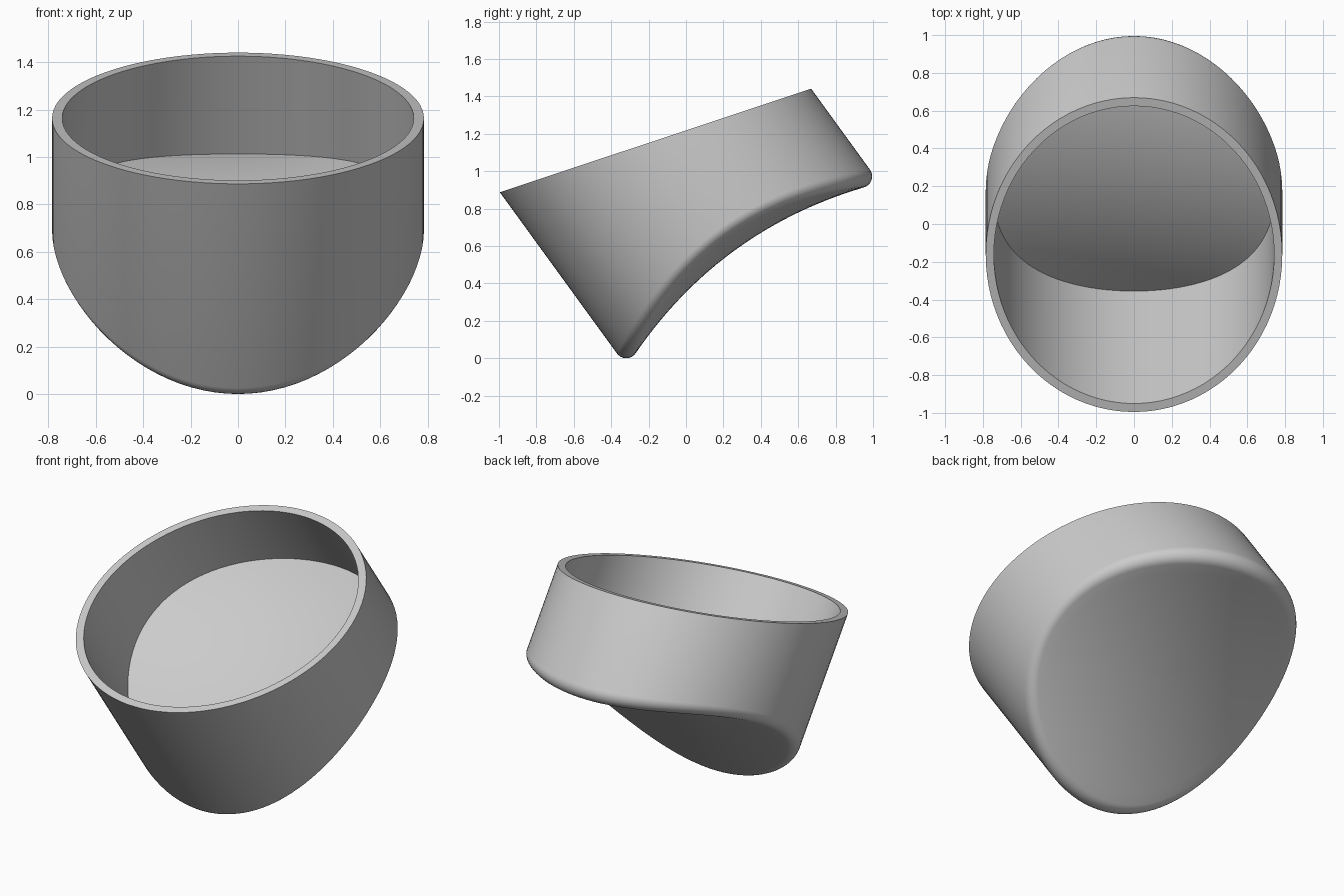
import bpy, bmesh, math
from mathutils import Matrix, Vector

if "Cube" in bpy.data.objects:
    bpy.data.objects.remove(bpy.data.objects["Cube"])

SEGMENTS = 96
OUTER = (0.785, 0.836)      # half width and half depth of the oval wall
INNER = (0.742, 0.791)
BASE, THICK = 0.724, 0.11   # depth of the underside centre, floor thickness
BOW_Y, BOW_X = 0.235, -0.155
FILLET = 0.06
RIM_SLOPE = 0.317


def saddle(x, y):
    return BASE + BOW_Y * y * y + BOW_X * x * x


def outer_profile(c, s):
    """Points from the rim down the wall, round the fillet and under the base."""
    x, y = OUTER[0] * c, OUTER[1] * s
    radius = math.hypot(x, y)
    bow = (saddle(x, y) - BASE) / radius ** 2
    slope = 2 * bow * radius
    half = math.acos(slope / math.hypot(1, slope)) / 2
    length = FILLET / math.tan(half)
    corner = Vector((radius, saddle(x, y)))
    start = corner - Vector((0, length))
    r_end = radius - length / math.hypot(1, slope)
    end = Vector((r_end, BASE + bow * r_end ** 2))
    points = [Vector((radius, RIM_SLOPE * y)), start]
    weight = math.sin(half)
    for i in range(1, 9):
        u = i / 8
        b0, b1, b2 = (1 - u) ** 2, 2 * u * (1 - u) * weight, u * u
        points.append((start * b0 + corner * b1 + end * b2) / (b0 + b1 + b2))
    for i in range(1, 12):
        r = r_end * (1 - i / 12)
        points.append(Vector((r, BASE + bow * r * r)))
    return [Vector((x * p.x / radius, y * p.x / radius, -p.y)) for p in points]


def inner_profile(c, s):
    """Points from the inner rim down the wall and across the floor."""
    x, y = INNER[0] * c, INNER[1] * s
    points = [Vector((x, y, -RIM_SLOPE * y))]
    for i in range(12):
        k = 1 - i / 12
        points.append(Vector((x * k, y * k, THICK - saddle(x * k, y * k))))
    return points


def bridge(bm, a, b):
    for i in range(SEGMENTS):
        j = (i + 1) % SEGMENTS
        bm.faces.new((a[i], a[j], b[j], b[i]))


def skin(bm, profile):
    """Loft the profiles round the oval, close the centre, return the rim."""
    columns = []
    for i in range(SEGMENTS):
        a = math.tau * i / SEGMENTS
        columns.append([bm.verts.new(p) for p in profile(math.cos(a), math.sin(a))])
    rings = list(zip(*columns))
    for a, b in zip(rings, rings[1:]):
        bridge(bm, a, b)
    last = rings[-1]
    middle = bm.verts.new((0, 0, sum(v.co.z for v in last) / SEGMENTS))
    for i in range(SEGMENTS):
        bm.faces.new((last[i], last[(i + 1) % SEGMENTS], middle))
    return rings[0]


# Cup: outer shell and inner bowl joined by a flat rim
bm = bmesh.new()
bridge(bm, skin(bm, outer_profile), skin(bm, inner_profile))

# Tilt the cup, then centre it and stand it on the ground
bm.transform(Matrix.Rotation(math.radians(36), 4, 'X'))
ys = [v.co.y for v in bm.verts]
low = min(v.co.z for v in bm.verts)
bmesh.ops.translate(bm, verts=bm.verts, vec=(0, -(min(ys) + max(ys)) / 2, -low))
bmesh.ops.recalc_face_normals(bm, faces=bm.faces)
mesh = bpy.data.meshes.new("tilted_cup")
bm.to_mesh(mesh)
bm.free()
cup = bpy.data.objects.new("tilted_cup", mesh)
bpy.context.collection.objects.link(cup)

# Plain grey material
grey = bpy.data.materials.new("light_grey")
grey.use_nodes = True
colour = (0.6, 0.6, 0.6, 1)
grey.diffuse_color = colour
grey.node_tree.nodes["Principled BSDF"].inputs["Base Color"].default_value = colour
mesh.materials.append(grey)

bpy.context.view_layer.objects.active = cup
cup.select_set(True)
bpy.ops.object.shade_smooth_by_angle(angle=math.radians(30))
